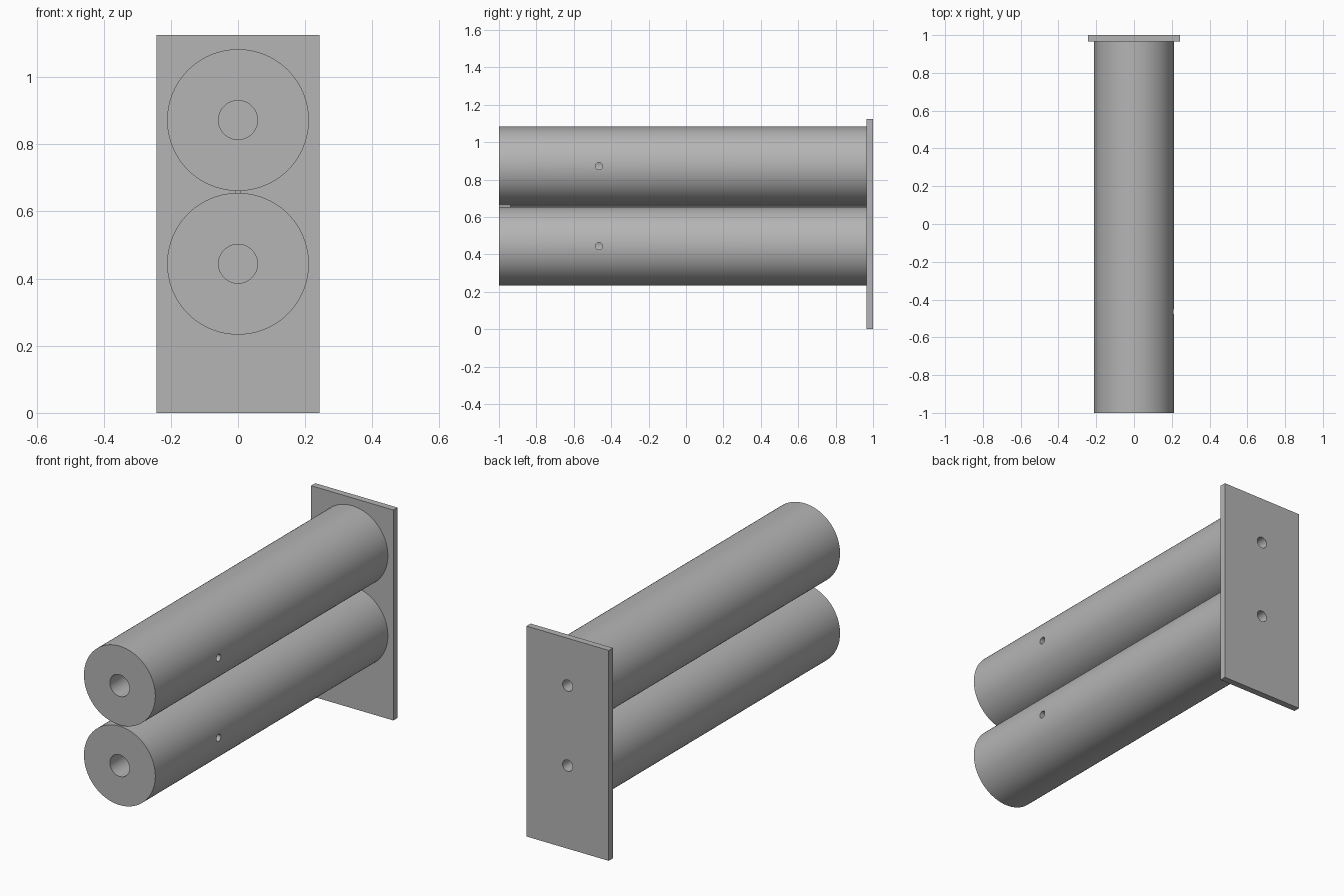
import bpy
import math

if "Cube" in bpy.data.objects:
    bpy.data.objects.remove(bpy.data.objects["Cube"], do_unlink=True)

GREY = (0.46, 0.46, 0.46, 1.0)
steel = bpy.data.materials.new("plain_grey_steel")
steel.use_nodes = True
steel.diffuse_color = GREY
steel.node_tree.nodes["Principled BSDF"].inputs["Base Color"].default_value = GREY

PLATE_FRONT = 0.965
TUBE_RADIUS = 0.211
TUBE_HEIGHTS = {"lower": 0.444, "upper": 0.872}


def box(name, x, y, z):
    """Box spanning the given (min, max) ranges."""
    spans = (x, y, z)
    bpy.ops.mesh.primitive_cube_add(size=1, location=[sum(s) / 2 for s in spans])
    ob = bpy.context.object
    ob.name = name
    ob.scale = [s[1] - s[0] for s in spans]
    bpy.ops.object.transform_apply(location=False, rotation=False, scale=True)
    ob.data.materials.append(steel)
    return ob


def rod(name, radius, start, end, axis, centre, sides=96):
    """Cylinder along x or y from start to end."""
    mid = (start + end) / 2
    if axis == "y":
        loc, rot = (centre[0], mid, centre[1]), (math.pi / 2, 0, 0)
    else:
        loc, rot = (mid, centre[0], centre[1]), (0, math.pi / 2, 0)
    bpy.ops.mesh.primitive_cylinder_add(vertices=sides, radius=radius,
                                        depth=end - start, location=loc, rotation=rot)
    ob = bpy.context.object
    ob.name = name
    bpy.ops.object.transform_apply(location=False, rotation=True, scale=False)
    ob.data.materials.append(steel)
    return ob


def cut(target, cutter):
    """Subtract the cutter, then discard it."""
    mod = target.modifiers.new("hole", "BOOLEAN")
    mod.operation = "DIFFERENCE"
    mod.solver = "EXACT"
    mod.object = cutter
    bpy.ops.object.select_all(action="DESELECT")
    target.select_set(True)
    bpy.context.view_layer.objects.active = target
    bpy.ops.object.modifier_apply(modifier=mod.name)
    bpy.data.objects.remove(cutter, do_unlink=True)


# Back plate
plate = box("back_plate", (-0.243, 0.243), (PLATE_FRONT, 1.0), (0, 1.125))

# Tubes with a front bore, a side hole and a rear screw hole
for label, z in TUBE_HEIGHTS.items():
    tube = rod(label + "_tube", TUBE_RADIUS, -1.0, PLATE_FRONT, "y", (0, z))
    cut(tube, rod("bore_cutter", 0.058, -1.1, -0.4, "y", (0, z), 64))
    cut(tube, rod("side_cutter", 0.019, 0, 0.3, "x", (-0.465, z), 32))
    cut(tube, rod("screw_cutter", 0.03, 0.7, 1.1, "y", (0, z), 48))
    cut(plate, rod("plate_cutter", 0.03, 0.9, 1.1, "y", (0, z), 48))
    bpy.ops.object.select_all(action="DESELECT")
    tube.select_set(True)
    plate.select_set(True)
    bpy.context.view_layer.objects.active = tube
    bpy.ops.object.shade_smooth_by_angle(angle=math.radians(30))

# Thin weld strip between the tubes
box("weld_strip", (-0.008, 0.008), (-0.94, PLATE_FRONT), (0.645, 0.67))
